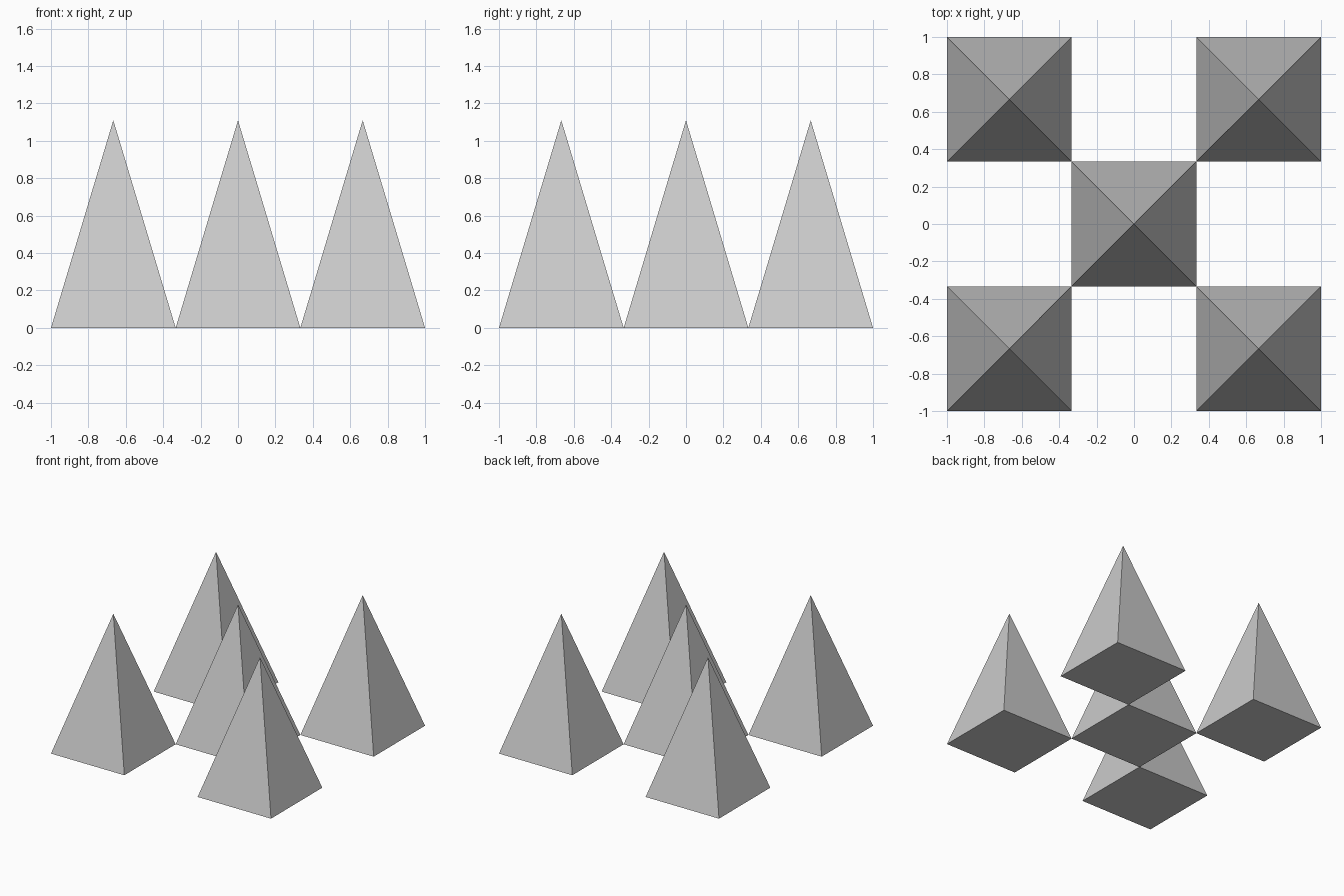
import bpy, bmesh, math
from mathutils import Matrix

if "Cube" in bpy.data.objects:
    bpy.data.objects.remove(bpy.data.objects["Cube"])

SIDE = 2 / 3      # base edge of each pyramid
HEIGHT = 1.11


def pyramid(name, x, y):
    """Closed square pyramid standing on z = 0, sides parallel to the axes."""
    bm = bmesh.new()
    bmesh.ops.create_cone(
        bm, cap_ends=True, cap_tris=False, segments=4,
        radius1=SIDE / math.sqrt(2), radius2=0, depth=HEIGHT,
        matrix=Matrix.Translation((0, 0, HEIGHT / 2)) @ Matrix.Rotation(math.pi / 4, 4, 'Z'))
    bmesh.ops.remove_doubles(bm, verts=bm.verts, dist=1e-5)
    bmesh.ops.recalc_face_normals(bm, faces=bm.faces)
    mesh = bpy.data.meshes.new(name)
    bm.to_mesh(mesh)
    bm.free()
    obj = bpy.data.objects.new(name, mesh)
    obj.location = (x, y, 0)
    bpy.context.collection.objects.link(obj)


# Centre pyramid
pyramid("centre_pyramid", 0, 0)

# Four corner pyramids, touching the centre one at its base corners
for sy, depth_name in ((-1, "front"), (1, "back")):
    for sx, side_name in ((-1, "left"), (1, "right")):
        pyramid(f"{depth_name}_{side_name}_pyramid", sx * SIDE, sy * SIDE)
